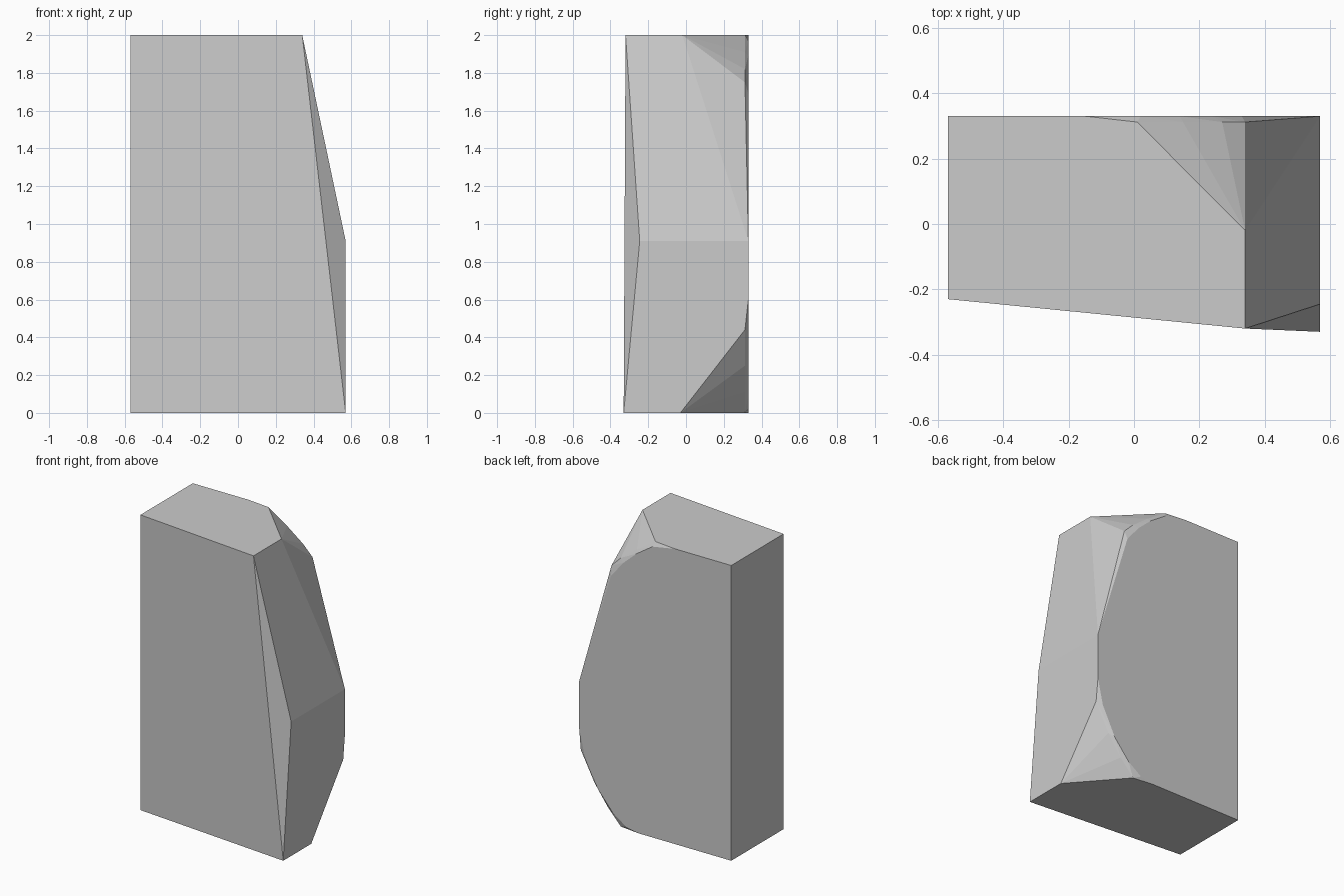
import bpy, bmesh

if "Cube" in bpy.data.objects:
    bpy.data.objects.remove(bpy.data.objects["Cube"])

# Main corners of the hewn block
corners = [
    (-0.57, -0.23, 0), (-0.57, -0.23, 2), (-0.57, 0.33, 0), (-0.57, 0.33, 2),
    (0.34, -0.32, 2), (0.34, -0.02, 2),
    (0.57, -0.33, 0), (0.57, -0.03, 0),
    (0.57, -0.245, 0.91), (0.57, 0.33, 0.91),
]
# Chamfer ridges (x, z) just in front of the back face
ridge = [(0.01, 2), (0.15, 1.91), (0.27, 1.82), (0.34, 1.75),
         (0.57, 0.44), (0.47, 0.25), (0.37, 0.11), (0.27, 0)]
# Rounded outline (x, z) of the back face
back = [(-0.15, 2), (0.02, 1.97), (0.14, 1.89), (0.24, 1.80), (0.33, 1.69),
        (0.57, 0.60), (0.53, 0.42), (0.43, 0.22), (0.32, 0.09), (0.22, 0.02), (0.12, 0)]

points = corners + [(x, 0.312, z) for x, z in ridge] + [(x, 0.33, z) for x, z in back]

# Stone block: convex skin around the points
bm = bmesh.new()
for p in points:
    bm.verts.new(p)
hull = bmesh.ops.convex_hull(bm, input=bm.verts[:])
unused = {e for e in hull["geom_interior"] + hull["geom_unused"]
          if isinstance(e, bmesh.types.BMVert)}
bmesh.ops.delete(bm, geom=list(unused), context='VERTS')
bmesh.ops.dissolve_limit(bm, angle_limit=0.003, verts=bm.verts[:], edges=bm.edges[:])
bmesh.ops.recalc_face_normals(bm, faces=bm.faces[:])

mesh = bpy.data.meshes.new("stone_block")
bm.to_mesh(mesh)
bm.free()
grey = bpy.data.materials.new("grey stone")
grey.diffuse_color = (0.6, 0.6, 0.6, 1)
grey.use_nodes = True
grey.node_tree.nodes["Principled BSDF"].inputs["Base Color"].default_value = grey.diffuse_color
mesh.materials.append(grey)
block = bpy.data.objects.new("stone_block", mesh)
bpy.context.collection.objects.link(block)
